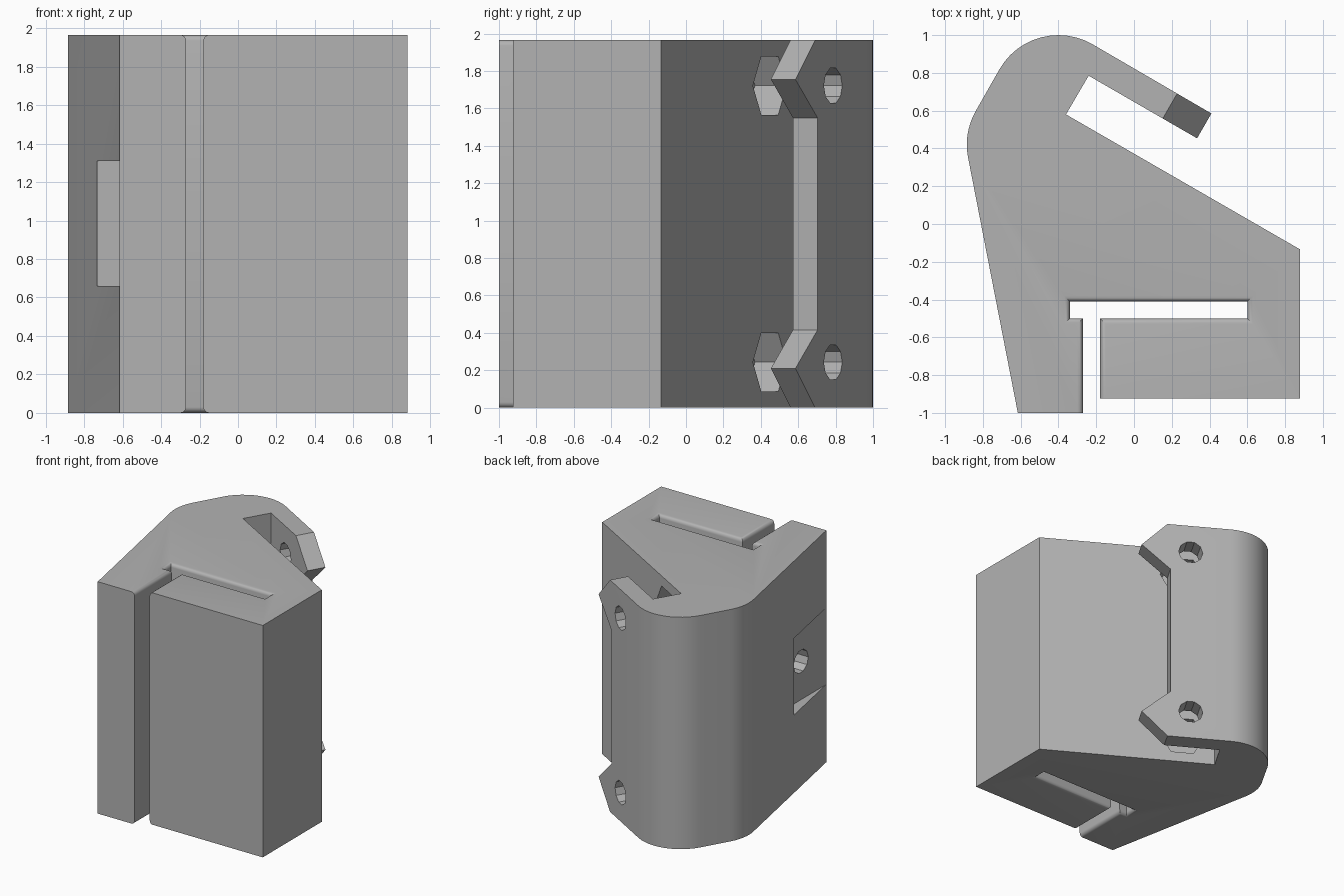
import bpy, bmesh, math
from mathutils import Matrix, Vector

if "Cube" in bpy.data.objects:
    bpy.data.objects.remove(bpy.data.objects["Cube"])

H = 1.965
grey = bpy.data.materials.new("plain grey")
grey.diffuse_color = (0.45, 0.45, 0.45, 1)
grey.use_nodes = True
grey.node_tree.nodes["Principled BSDF"].inputs["Base Color"].default_value = grey.diffuse_color


def prism(name, pts, w0, w1, frame=Matrix.Identity(4), edit=None):
    """Extrude a 2D outline from w0 to w1 in the given frame."""
    bm = bmesh.new()
    low = [bm.verts.new((a, b, w0)) for a, b in pts]
    high = [bm.verts.new((a, b, w1)) for a, b in pts]
    bm.faces.new(low[::-1])
    bm.faces.new(high)
    n = len(pts)
    for i in range(n):
        j = (i + 1) % n
        bm.faces.new((low[i], low[j], high[j], high[i]))
    bmesh.ops.recalc_face_normals(bm, faces=bm.faces)
    if edit:
        edit(bm, low, high)
    bm.transform(frame)
    me = bpy.data.meshes.new(name)
    bm.to_mesh(me)
    bm.free()
    me.materials.append(grey)
    ob = bpy.data.objects.new(name, me)
    bpy.context.collection.objects.link(ob)
    return ob


def arc(cx, cy, r, a0, a1, n=12):
    return [(cx + r * math.cos(math.radians(a0 + (a1 - a0) * i / n)),
             cy + r * math.sin(math.radians(a0 + (a1 - a0) * i / n))) for i in range(n + 1)]


def ngon(cx, cy, r, n):
    return arc(cx, cy, r, 0, 360, n)[:-1]


# Body outline: T-shaped slot, angled back wall, hooked lip, rounded back
slot = [(-0.27, -1), (-0.27, -0.5), (-0.34, -0.5), (-0.34, -0.41),
        (0.60, -0.41), (0.60, -0.5), (-0.18, -0.5), (-0.18, -0.925)]
outline = [(-0.615, -1)] + slot + [
    (0.88, -0.925), (0.88, -0.135), (-0.36, 0.58), (-0.24, 0.785),
    (0.335, 0.453), (0.41, 0.585)]
outline += arc(-0.4, 0.64, 0.36, 60, 150)
outline += arc(-0.525, 0.42, 0.36, 150, 191)


def flare_slot(bm, low, high):
    """Round the slot's mouth edges at top and bottom."""
    edges = [bm.edges.get((ring[i], ring[i + 1]))
             for ring in (low, high) for i in range(1, len(slot))]
    bmesh.ops.bevel(bm, geom=edges, offset=0.03, segments=4, profile=0.5,
                    affect='EDGES', clamp_overlap=True)


body = prism("bracket_body", outline, 0, H, edit=flare_slot)

# Lip frame: first axis runs from lip tip to root, second is up, third points outward
c, s = math.cos(math.radians(30)), 0.5
lip = Matrix(((-c, 0, s, 0.41), (s, 0, c, 0.585), (0, 1, 0, 0), (0, 0, 0, 1)))
cutters = []

# Lip middle cut back between the two pointed tabs
cutters.append(prism("lip_middle_cut", [(-0.05, 1.799), (0.235, 1.55), (0.235, H - 1.55),
                                        (-0.05, H - 1.799)], -0.21, 0.1, lip))
for end, flip in (("upper", False), ("lower", True)):
    z = lambda v: H - v if flip else v
    # Sloped tab end, screw hole and hexagonal nut pocket
    cutters.append(prism(end + "_tab_cut", [(-0.05, z(1.705)), (-0.05, z(1.995)),
                                            (0.24, z(1.995))], -0.21, 0.1, lip))
    cutters.append(prism(end + "_screw_hole", ngon(0.4, z(1.722), 0.098, 10), -0.25, 0.1, lip))
    cutters.append(prism(end + "_nut_pocket", ngon(0.4, z(1.722), 0.181, 6), -0.585, -0.25, lip))

# Side pocket and clamp hole into the slot
cutters.append(prism("side_pocket", [(-1, -1.1), (-0.616, -1.1), (-0.616, -0.4), (-1, -0.4)],
                     0.66, 1.31))
side = Matrix(((0, 0, 1, 0), (1, 0, 0, 0), (0, 1, 0, 0), (0, 0, 0, 1)))
cutters.append(prism("clamp_hole", ngon(-0.66, 0.985, 0.098, 10), -0.9, -0.22, side))

bpy.context.view_layer.objects.active = body
for cut in cutters:
    mod = body.modifiers.new(cut.name, 'BOOLEAN')
    mod.operation = 'DIFFERENCE'
    mod.solver = 'EXACT'
    mod.object = cut
    bpy.ops.object.modifier_apply(modifier=mod.name)
    bpy.data.objects.remove(cut)

body.select_set(True)
bpy.ops.object.shade_smooth_by_angle(angle=math.radians(30))
